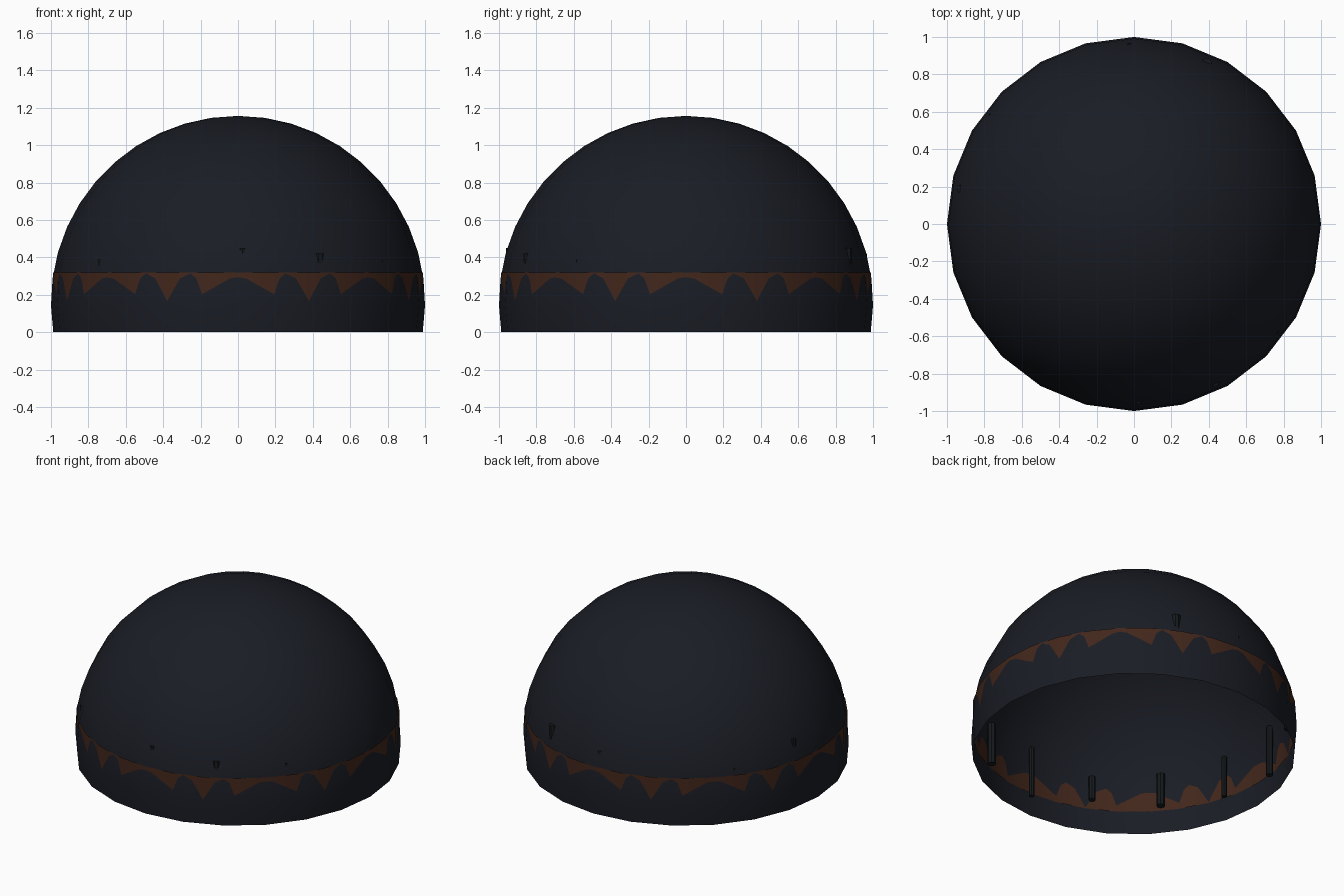
import bpy, math

if "Cube" in bpy.data.objects:
    bpy.data.objects.remove(bpy.data.objects["Cube"])

def material(name, color):
    m = bpy.data.materials.new(name)
    m.diffuse_color = (*color, 1)
    m.use_nodes = True
    m.node_tree.nodes["Principled BSDF"].inputs["Base Color"].default_value = m.diffuse_color
    return m

dark = material("dark_shell", (0.010, 0.012, 0.018))
rust = material("rust_band", (0.055, 0.020, 0.011))
black = material("dark_rod", (0.008, 0.010, 0.012))

def finish(obj, name, mat):
    obj.name = name
    obj.data.materials.append(mat)
    bpy.ops.object.select_all(action='DESELECT')
    obj.select_set(True)
    bpy.context.view_layer.objects.active = obj
    bpy.ops.object.shade_smooth_by_angle(angle=math.radians(35))

# Open dome: slightly more than a hemisphere, 24 sides and 12 rings
SIDES, RINGS, SWEEP = 24, 12, math.radians(99)
base = -math.cos(SWEEP)
verts, faces = [(0, 0, 1 + base)], []
for j in range(1, RINGS + 1):
    t = SWEEP * j / RINGS
    for i in range(SIDES):
        a = 2 * math.pi * i / SIDES
        verts.append((math.sin(t) * math.cos(a), math.sin(t) * math.sin(a),
                      max(0, math.cos(t) + base)))
for i in range(SIDES):
    n = (i + 1) % SIDES
    faces.append((0, 1 + i, 1 + n))
    for j in range(RINGS - 1):
        p, q = 1 + j * SIDES, 1 + (j + 1) * SIDES
        faces.append((p + i, q + i, q + n, p + n))
mesh = bpy.data.meshes.new("dome")
mesh.from_pydata(verts, [], faces)
dome = bpy.data.objects.new("dome", mesh)
bpy.context.collection.objects.link(dome)
finish(dome, "dome", dark)

# Open 32-sided band that weaves in and out of the dome facets
bpy.ops.mesh.primitive_cylinder_add(vertices=32, radius=0.99, depth=0.16,
                                    end_fill_type='NOTHING', location=(0, 0, 0.24),
                                    rotation=(0, 0, 0))
finish(bpy.context.object, "rim_band", rust)

# Fourteen upright rods just inside the wall, cycling through sizes
lengths = (0.22, 0.16, 0.34, 0.28)
radii = (0.022, 0.017, 0.027)
for i in range(14):
    a = 0.25 + 2 * math.pi * i / 14
    bpy.ops.mesh.primitive_cylinder_add(
        vertices=8, radius=radii[i % 3], depth=lengths[i % 4],
        location=(0.945 * math.cos(a), 0.945 * math.sin(a), 0.28))
    finish(bpy.context.object, f"rod_{i + 1}", black)
